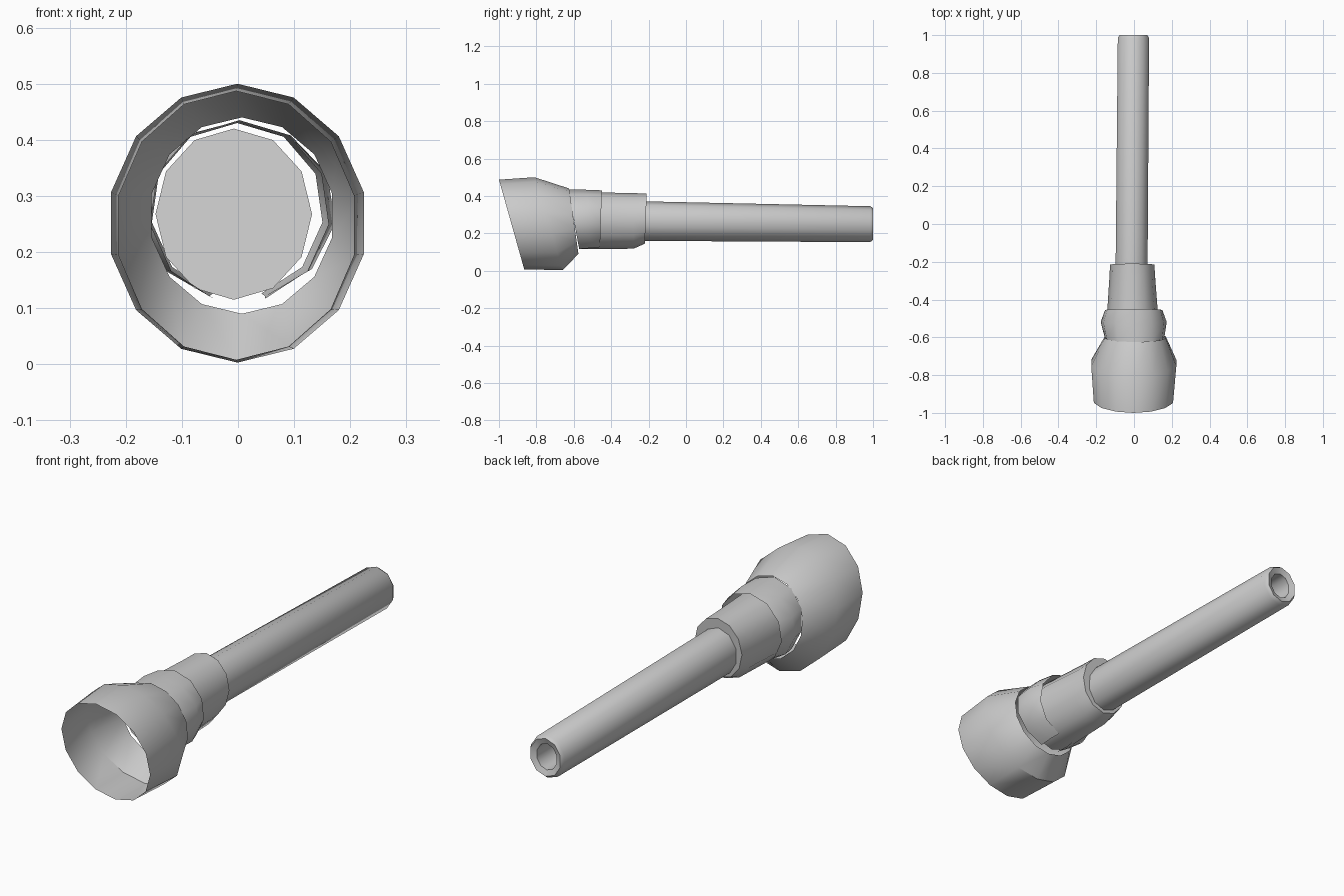
import bpy, bmesh, math

if "Cube" in bpy.data.objects:
    bpy.data.objects.remove(bpy.data.objects["Cube"], do_unlink=True)

grey = bpy.data.materials.new("light grey")
grey.use_nodes = True
colour = (0.6, 0.6, 0.6, 1)
grey.diffuse_color = colour
grey.node_tree.nodes["Principled BSDF"].inputs["Base Color"].default_value = colour


def loft(name, rings, sides, cap_front=False, cap_back=False, gap=False):
    """Skin rings of (y at top, y at bottom, left x, right x, bottom z, top z)."""
    bm = bmesh.new()
    loops = []
    for y_top, y_bottom, x0, x1, z0, z1 in rings:
        loop = []
        for i in range(sides):
            a = math.tau * i / sides
            up = math.cos(a)
            y = (y_top + y_bottom) / 2 + (y_top - y_bottom) / 2 * up
            loop.append(bm.verts.new(((x0 + x1) / 2 + (x1 - x0) / 2 * math.sin(a), y,
                                      (z0 + z1) / 2 + (z1 - z0) / 2 * up)))
        loops.append(loop)
    for a, b in zip(loops, loops[1:]):
        for i in range(sides):
            j = (i + 1) % sides
            # an open collar leaves out its lowest strip
            if gap and i == sides // 2:
                continue
            bm.faces.new((a[i], a[j], b[j], b[i]))
    if cap_front:
        bm.faces.new(list(reversed(loops[0])))
    if cap_back:
        bm.faces.new(loops[-1])
    bm.normal_update()
    # make the strips face away from the axis
    bm.faces.ensure_lookup_table()
    first = bm.faces[0]
    if first.normal.z < 0:
        bmesh.ops.reverse_faces(bm, faces=bm.faces[:])
    mesh = bpy.data.meshes.new(name)
    bm.to_mesh(mesh)
    bm.free()
    mesh.materials.append(grey)
    ob = bpy.data.objects.new(name, mesh)
    bpy.context.collection.objects.link(ob)
    bpy.ops.object.select_all(action="DESELECT")
    ob.select_set(True)
    bpy.context.view_layer.objects.active = ob
    bpy.ops.object.shade_smooth_by_angle(angle=math.radians(42))
    return ob


# Open flared bell with a slanted rim
loft("bell", [
    (-1.0, -0.865, -0.218, 0.212, 0.008, 0.487),
    (-0.81, -0.66, -0.232, 0.230, 0.003, 0.50),
    (-0.625, -0.575, -0.158, 0.172, 0.09, 0.44),
], 14)

# Bulging collar, open underneath
loft("collar", [
    (-0.63, -0.57, -0.158, 0.163, 0.11, 0.435),
    (-0.53, -0.51, -0.178, 0.175, 0.115, 0.433),
    (-0.45, -0.46, -0.155, 0.152, 0.12, 0.430),
], 11, gap=True)

# Sleeve with a chamfered lower back edge
loft("sleeve", [
    (-0.52, -0.57, -0.147, 0.132, 0.115, 0.42),
    (-0.28, -0.28, -0.130, 0.112, 0.118, 0.415),
    (-0.21, -0.22, -0.127, 0.108, 0.145, 0.413),
], 12, cap_front=True, cap_back=True)

# Long tube with a recessed bore at the far end
loft("tube", [
    (-0.26, -0.26, -0.102, 0.076, 0.16, 0.372),
    (0.985, 0.985, -0.090, 0.084, 0.153, 0.345),
    (1.0, 1.0, -0.080, 0.074, 0.165, 0.335),
    (0.99, 0.99, -0.054, 0.048, 0.19, 0.308),
    (0.75, 0.75, -0.054, 0.048, 0.19, 0.308),
], 10, cap_back=True)
